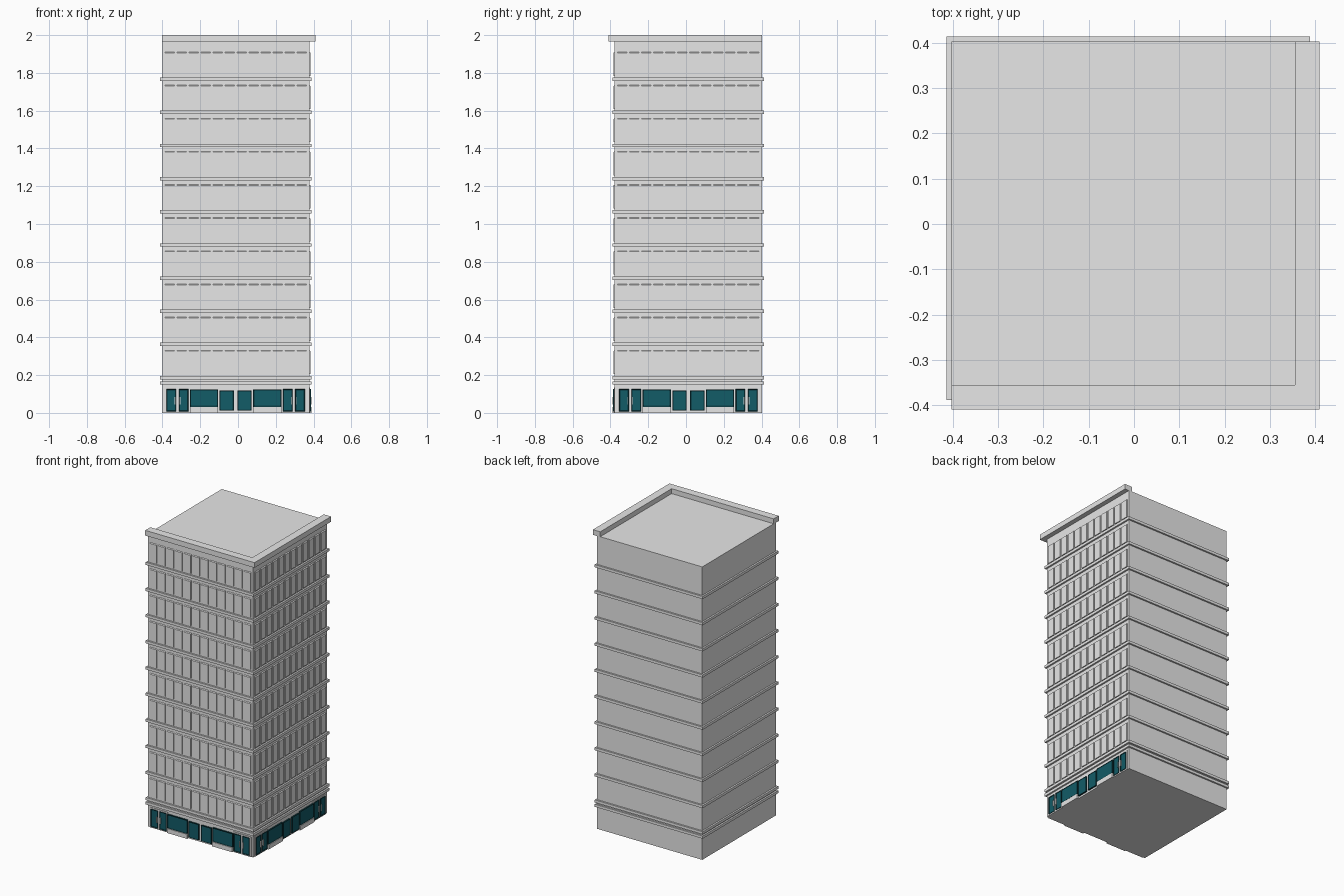
import bpy, bmesh
from mathutils import Vector, Matrix
from math import pi

cube = bpy.data.objects.get("Cube")
if cube:
    bpy.data.objects.remove(cube)


def material(name, rgb):
    m = bpy.data.materials.new(name)
    m.use_nodes = True
    m.diffuse_color = (*rgb, 1)
    m.node_tree.nodes["Principled BSDF"].inputs["Base Color"].default_value = (*rgb, 1)
    return m


CONCRETE = material("concrete grey", (0.8, 0.8, 0.8))
GLASS = material("teal glass", (0.006, 0.106, 0.137))
FRAME = material("dark teal frame", (0.003, 0.04, 0.05))

HALF = 0.39                      # half width of the square tower
CENTRE = Vector((-0.0125, 0.0125, 0))
STOREY = 0.1755
FIRST_BAND = 0.187


def add_box(bm, x0, x1, y0, y1, z0, z1):
    size = Vector((x1 - x0, y1 - y0, z1 - z0))
    mid = Vector((x0 + x1, y0 + y1, z0 + z1)) / 2
    mat = Matrix.Translation(mid) @ Matrix.Diagonal((*size, 1))
    return bmesh.ops.create_cube(bm, size=1, matrix=mat)["verts"]


def finish(name, bm, mats, turn=0):
    mesh = bpy.data.meshes.new(name)
    bm.to_mesh(mesh)
    bm.free()
    for m in mats:
        mesh.materials.append(m)
    return place(name, mesh, turn)


def place(name, mesh, turn=0):
    ob = bpy.data.objects.new(name, mesh)
    ob.location = CENTRE
    ob.rotation_euler.z = turn
    bpy.context.collection.objects.link(ob)
    return ob


def on_both_facades(name, bm, mats):
    ob = finish("front_" + name, bm, mats)
    place("right_" + name, ob.data, pi / 2)


def facade_box(bm, u0, u1, z0, z1, out):
    return add_box(bm, u0, u1, -HALF - out, -HALF + 0.004, z0, z1)


def glazed(bm, u0, u1, z0, z1, out, rim):
    # framed pane: the outer face is inset and takes the glass colour
    verts = facade_box(bm, u0, u1, z0, z1, out)
    bm.normal_update()
    faces = {f for v in verts for f in v.link_faces}
    pane = min(faces, key=lambda f: f.calc_center_median().y)
    bmesh.ops.inset_region(bm, faces=[pane], thickness=rim, depth=-0.003)
    pane.material_index = 1


# Tower block
bm = bmesh.new()
add_box(bm, -HALF, HALF, -HALF, HALF, 0, 1.967)
finish("tower_body", bm, [CONCRETE])

# String courses around all four sides
bm = bmesh.new()
r = HALF + 0.011
for z in [0.158] + [FIRST_BAND + i * STOREY for i in range(10)]:
    add_box(bm, -r, r, -r, r, z - 0.009, z + 0.009)
finish("floor_bands", bm, [CONCRETE])

# L-shaped cornice over the two street facades
bm = bmesh.new()
out, inner = HALF + 0.032, HALF - 0.022
outline = [(-HALF, -out), (out, -out), (out, HALF), (inner, HALF), (inner, -inner), (-HALF, -inner)]
base = bm.faces.new([bm.verts.new((x, y, 1.965)) for x, y in outline])
top = bmesh.ops.extrude_face_region(bm, geom=[base])["geom"]
bmesh.ops.translate(bm, vec=(0, 0, 0.035), verts=[v for v in top if isinstance(v, bmesh.types.BMVert)])
bmesh.ops.recalc_face_normals(bm, faces=bm.faces)
finish("cornice", bm, [CONCRETE])

# Raised facade panels with sloping tops
bm = bmesh.new()
pitch = 0.0635
for floor in range(10):
    z = FIRST_BAND + floor * STOREY
    for i in range(12):
        u = (i - 5.5) * pitch
        verts = facade_box(bm, u - 0.025, u + 0.025, z + 0.018, z + 0.147, 0.006)
        for v in verts:
            if v.co.z > z + 0.1 and v.co.y < -HALF:
                v.co.z -= 0.007
on_both_facades("panels", bm, [CONCRETE])

# Ground floor, mirrored about the middle of each facade
surrounds, glazing, doors, handles, sills = (bmesh.new() for _ in range(5))
for s in (-1, 1):
    def span(a, b):
        return sorted((s * a, s * b))

    facade_box(surrounds, *span(0.245, 0.376), 0.0, 0.135, 0.004)
    for a, b, grip in ((0.25, 0.301, 0.295), (0.315, 0.366, 0.321)):
        glazed(doors, *span(a, b), 0.008, 0.126, 0.008, 0.005)
        facade_box(handles, *span(grip - 0.002, grip + 0.002), 0.045, 0.085, 0.012)
    glazed(glazing, *span(0.093, 0.242), 0.032, 0.124, 0.01, 0.009)
    glazed(glazing, *span(0.01, 0.085), 0.012, 0.118, 0.01, 0.008)
    facade_box(sills, *span(0.093, 0.242), 0.0, 0.03, 0.012)
on_both_facades("door_surrounds", surrounds, [CONCRETE])
on_both_facades("doors", doors, [FRAME, GLASS])
on_both_facades("door_handles", handles, [CONCRETE])
on_both_facades("shop_windows", glazing, [FRAME, GLASS])
on_both_facades("window_plinths", sills, [CONCRETE])
